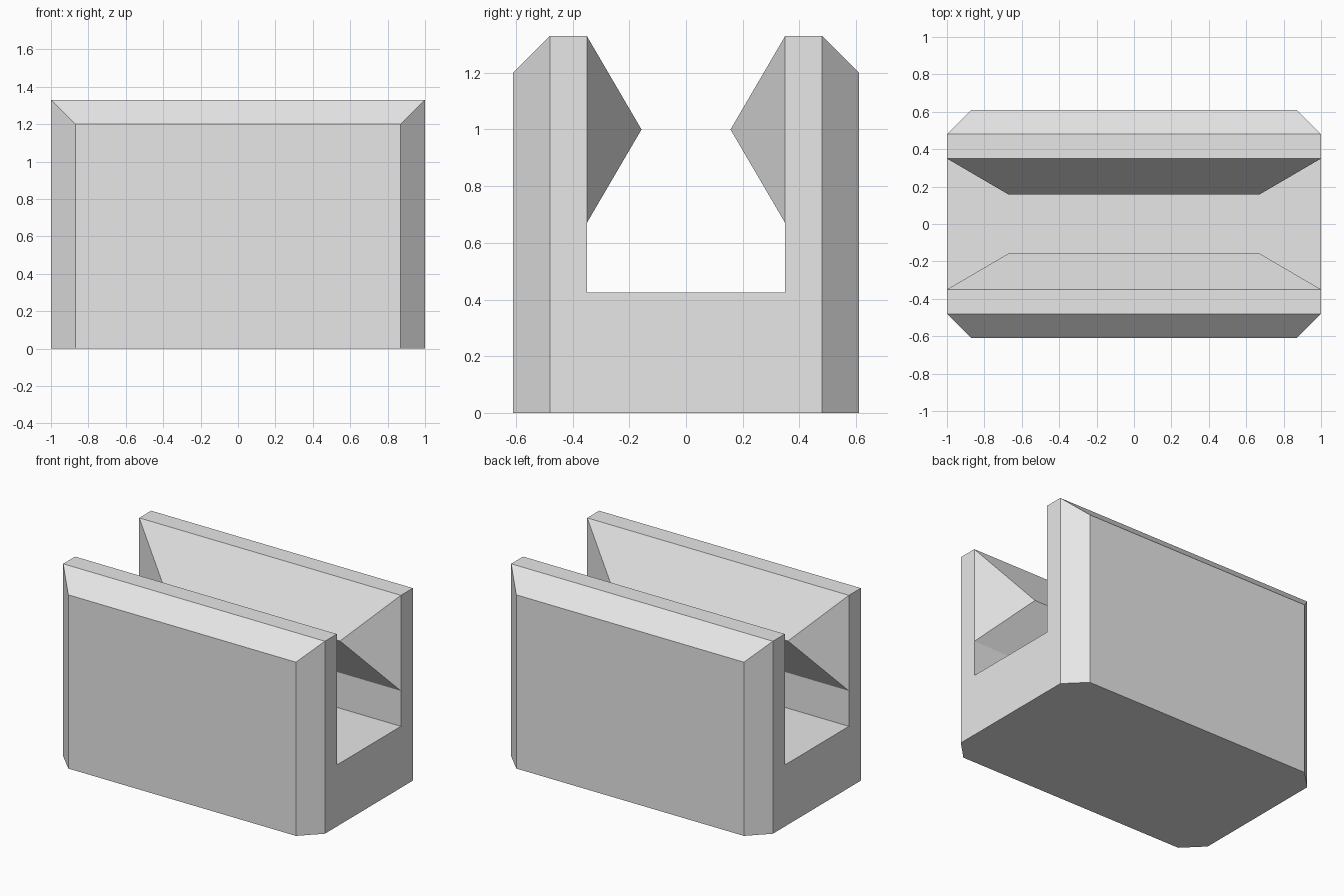
import bpy
import bmesh

cube = bpy.data.objects.get("Cube")
if cube:
    bpy.data.objects.remove(cube, do_unlink=True)

L, W, H = 1.0, 0.61, 1.33      # half length, half width, height
C = 0.13                       # chamfer size
SLOT, FLOOR = 0.35, 0.655      # half width and floor height of the slot

grey = bpy.data.materials.new("light_grey")
grey.use_nodes = True
grey.diffuse_color = (0.8, 0.8, 0.8, 1)
grey.node_tree.nodes["Principled BSDF"].inputs["Base Color"].default_value = (0.8, 0.8, 0.8, 1)


def hull(name, points):
    """Convex solid around a few corner points."""
    bm = bmesh.new()
    verts = [bm.verts.new(p) for p in points]
    bmesh.ops.convex_hull(bm, input=verts)
    bmesh.ops.dissolve_limit(bm, angle_limit=0.01, verts=bm.verts, edges=bm.edges)
    bmesh.ops.recalc_face_normals(bm, faces=bm.faces)
    mesh = bpy.data.meshes.new(name)
    bm.to_mesh(mesh)
    bm.free()
    mesh.materials.append(grey)
    obj = bpy.data.objects.new(name, mesh)
    bpy.context.collection.objects.link(obj)
    return obj


# Chamfered block
points = []
for sx in (-1, 1):
    for sy in (-1, 1):
        points += [(sx * L, sy * (W - C), 0), (sx * L, sy * (W - C), H),
                   (sx * (L - C), sy * W, 0), (sx * (L - C), sy * W, H - C)]
block = hull("block", points)

# Slot cutter, with a floor that ramps down at both ends
E = 0.1                        # overshoot beyond the block
points = []
for sx in (-1, 1):
    for sy in (-SLOT, SLOT):
        points += [(sx * (L - C), sy, FLOOR), (sx * (L + E), sy, FLOOR - C - E),
                   (sx * (L + E), sy, H + E)]
cutter = hull("slot_cutter", points)
cutter.hide_render = True
cutter.hide_viewport = True
cut = block.modifiers.new("slot", "BOOLEAN")
cut.operation = "DIFFERENCE"
cut.solver = "EXACT"
cut.object = cutter

# Hipped ridges along the inner walls of the slot
for name, side in (("front_ridge", -1), ("back_ridge", 1)):
    points = []
    for sx in (-1, 1):
        points += [(sx * L, side * SLOT, H), (sx * L, side * SLOT, 0.67),
                   (sx * 0.67, side * 0.157, 1.0)]
    hull(name, points)
